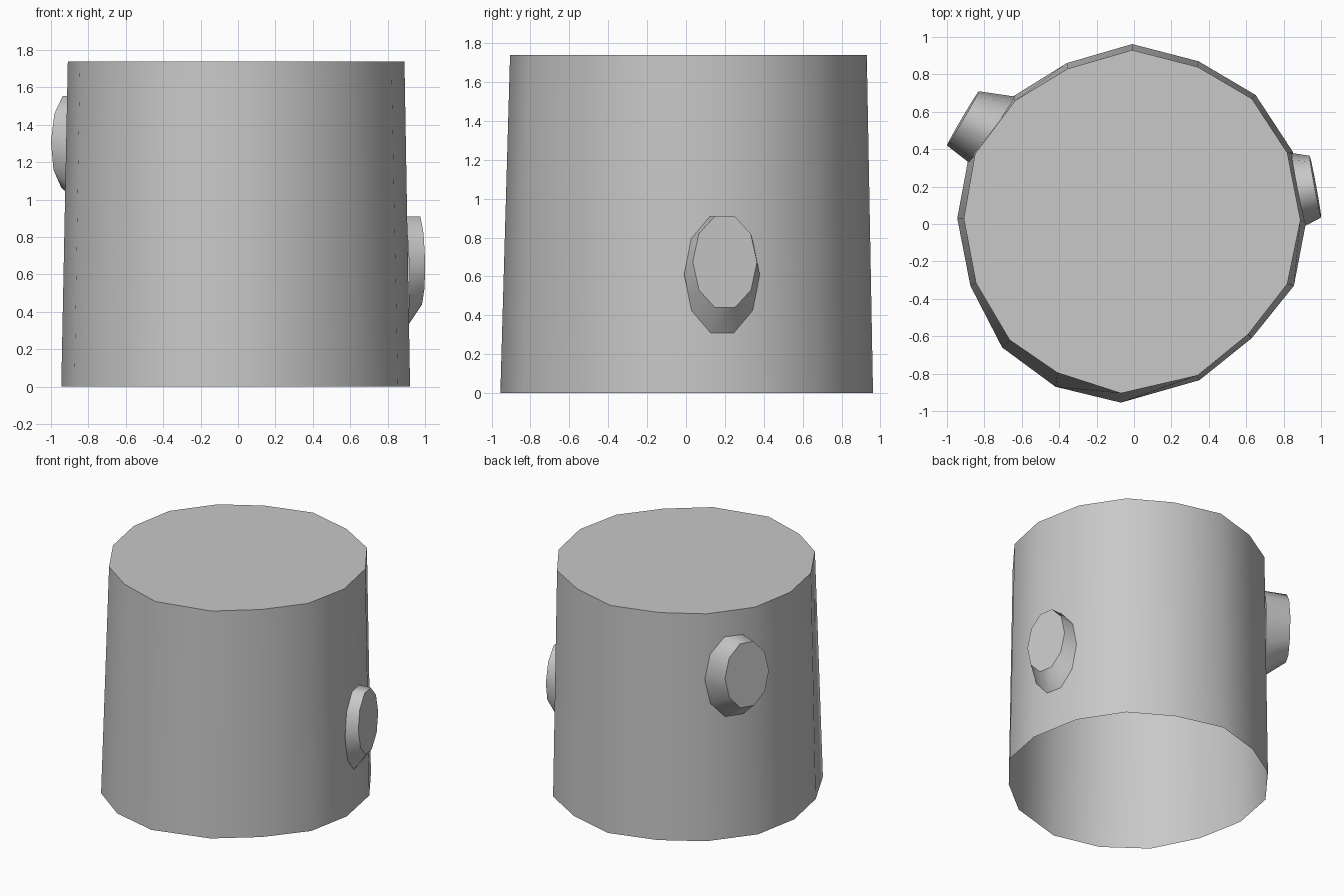
import bpy
import bmesh
from math import cos, sin, pi, radians
from mathutils import Vector

default_cube = bpy.data.objects.get("Cube")
if default_cube:
    bpy.data.objects.remove(default_cube, do_unlink=True)

# Single plain grey
grey = bpy.data.materials.new("plain_grey")
grey.use_nodes = True
grey_value = (0.58, 0.58, 0.58, 1)
grey.diffuse_color = grey_value
shader = next(n for n in grey.node_tree.nodes if n.type == "BSDF_PRINCIPLED")
shader.inputs["Base Color"].default_value = grey_value


def loft(name, start_ring, end_ring):
    """Join two counter-clockwise rings, close the end ring, leave the start open."""
    bm = bmesh.new()
    start = [bm.verts.new(p) for p in start_ring]
    end = [bm.verts.new(p) for p in end_ring]
    count = len(start)
    for i in range(count):
        j = (i + 1) % count
        side = bm.faces.new((start[i], start[j], end[j], end[i]))
        side.smooth = True
    cap = bm.faces.new(end)
    for edge in cap.edges:
        edge.smooth = False
    mesh = bpy.data.meshes.new(name)
    bm.to_mesh(mesh)
    bm.free()
    mesh.materials.append(grey)
    obj = bpy.data.objects.new(name, mesh)
    bpy.context.collection.objects.link(obj)
    return obj


def oval_ring(center, heading, half_width, half_height, sides=10):
    """Upright oval facing the heading, leaning back like the tapered wall."""
    angle = radians(heading)
    normal = Vector((cos(angle), sin(angle), 0))
    across = Vector((-sin(angle), cos(angle), 0))
    up = Vector((0, 0, 1)) - normal * 0.02
    ring = []
    for i in range(sides):
        turn = 2 * pi * i / sides
        ring.append(Vector(center)
                    + across * half_width * cos(turn)
                    + up * half_height * sin(turn))
    return ring


# Tapered body: slightly uneven outline, closed top, open underside
foot_outline = [
    (-.36, .86), (-.65, .68), (-.88, .38), (-.945, .03),
    (-.875, -.33), (-.705, -.66), (-.42, -.87), (-.07, -.955),
    (.35, -.835), (.63, -.61), (.855, -.33), (.92, .01),
    (.85, .385), (.65, .69), (.345, .87), (-.01, .962),
]
top_outline = [
    (-.355, .83), (-.635, .66), (-.85, .375), (-.91, .03),
    (-.845, -.315), (-.665, -.62), (-.41, -.795), (-.07, -.905),
    (.34, -.81), (.61, -.59), (.82, -.32), (.89, .02),
    (.82, .38), (.63, .67), (.34, .84), (-.01, .93),
]
height = 1.74
loft("tapered_body",
     [(x, y, 0) for x, y in foot_outline],
     [(x, y, height) for x, y in top_outline])

# Two ten-sided stubs, each narrowing and rising away from the wall
loft("low_side_stub",
     oval_ring((.88, .185, .61), 11, .198, .315),
     oval_ring((.97, .2, .675), 10.5, .168, .247))
loft("high_side_stub",
     oval_ring((-.76, .505, 1.24), 145, .215, .32),
     oval_ring((-.915, .565, 1.31), 149.5, .168, .257))
